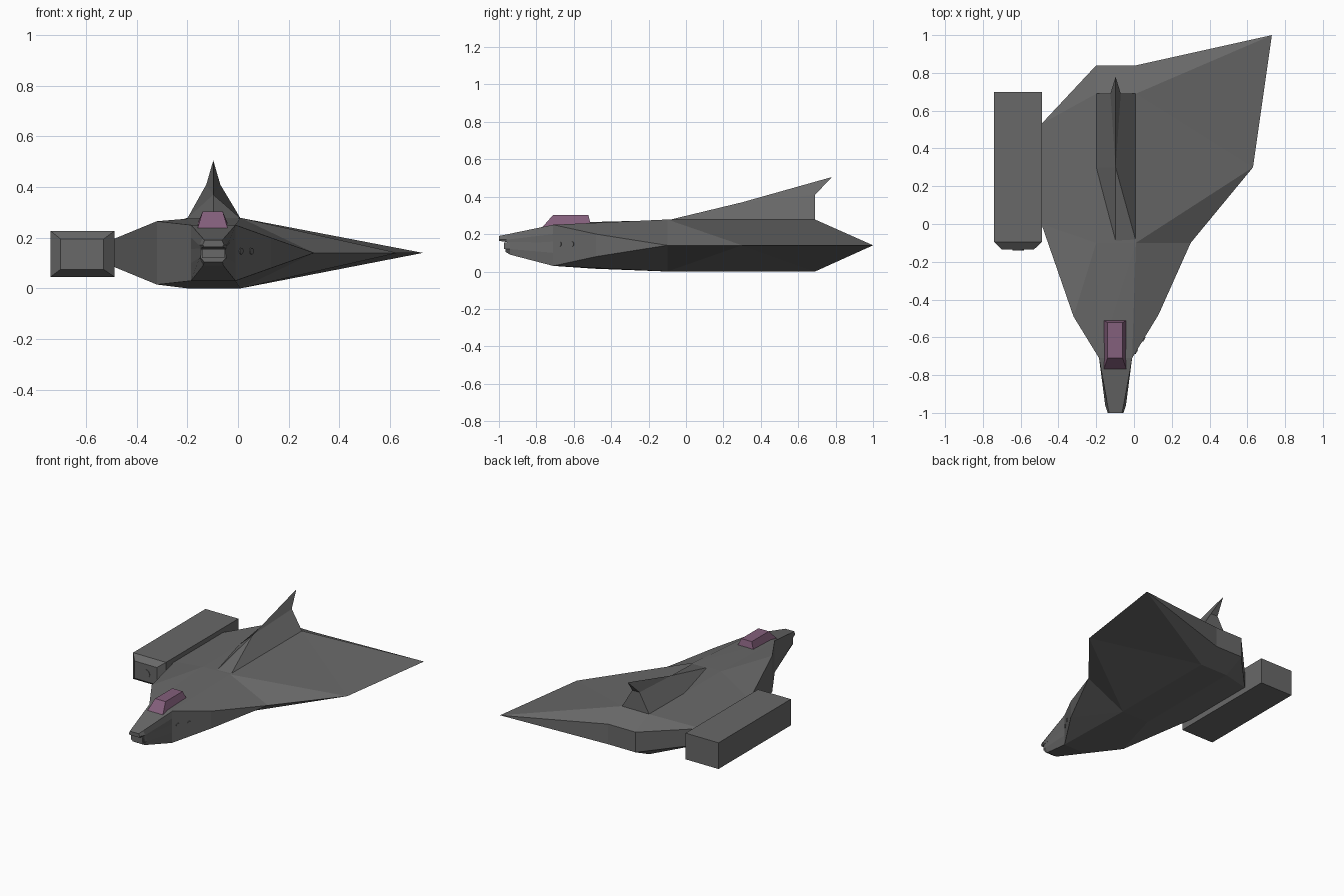
import bpy, bmesh, math
from mathutils import Vector

if "Cube" in bpy.data.objects:
    bpy.data.objects.remove(bpy.data.objects["Cube"])


def material(name, rgb):
    m = bpy.data.materials.new(name)
    m.diffuse_color = (*rgb, 1)
    m.use_nodes = True
    m.node_tree.nodes["Principled BSDF"].inputs["Base Color"].default_value = m.diffuse_color
    return m


GREY = material("hull grey", (0.14, 0.14, 0.14))
PURPLE = material("canopy purple", (0.23, 0.115, 0.20))


def mesh_object(name, verts, faces, mat):
    me = bpy.data.meshes.new(name)
    bm = bmesh.new()
    vs = [bm.verts.new(v) for v in verts]
    for f in faces:
        ids = list(dict.fromkeys(f))          # drop collapsed corners
        if len(ids) > 2:
            bm.faces.new([vs[i] for i in ids])
    bmesh.ops.recalc_face_normals(bm, faces=bm.faces)
    bm.to_mesh(me)
    bm.free()
    me.materials.append(mat)
    ob = bpy.data.objects.new(name, me)
    bpy.context.collection.objects.link(ob)
    return ob


def loft(name, rings, mat):
    """Join rings of equal length and cap both ends."""
    n = len(rings[0])
    verts = [v for r in rings for v in r]
    faces = [list(range(n)), list(range(len(verts) - n, len(verts)))]
    for k in range(len(rings) - 1):
        for i in range(n):
            j = (i + 1) % n
            faces.append([k * n + i, k * n + j, (k + 1) * n + j, (k + 1) * n + i])
    return mesh_object(name, verts, faces, mat)


def rect_y(x0, x1, z0, z1, y):
    return [(x0, y, z0), (x1, y, z0), (x1, y, z1), (x0, y, z1)]


def disc(name, loc, normal, radius, depth, mat, sides=12):
    bpy.ops.mesh.primitive_cylinder_add(vertices=sides, radius=radius, depth=depth, location=loc)
    ob = bpy.context.object
    ob.name = name
    ob.rotation_euler = Vector(normal).to_track_quat('Z', 'Y').to_euler()
    ob.data.materials.append(mat)
    return ob


# Hull: upper half outline (0-10) and deck corners (11-14), mirrored about mid height
MID = 0.14
top = [(-.185, -.71, .25), (-.32, -.49, .265), (-.49, .0, .195), (-.49, .53, .195),
       (-.20, .84, .21), (.01, .84, .21), (.73, 1.0, MID), (.63, .30, MID),
       (.30, -.10, MID), (.13, -.48, .20), (-.01, -.71, .25),
       (-.20, -.10, .275), (.01, -.10, .278), (.01, .69, .278), (-.20, .69, .278)]
top_faces = [(10, 9, 12), (9, 8, 12), (12, 8, 7), (12, 7, 13), (13, 7, 6), (13, 6, 5),
             (5, 4, 14, 13), (14, 4, 3), (14, 3, 2, 11), (11, 2, 1), (0, 1, 11),
             (0, 11, 12), (0, 12, 10), (11, 12, 13, 14)]
verts = list(top)
low = []
for i, (x, y, z) in enumerate(top):
    if z == MID:
        low.append(i)
    else:
        low.append(len(verts))
        verts.append((x, y, 2 * MID - z if z < .275 else 0.0))
faces = list(top_faces) + [tuple(low[i] for i in f) for f in top_faces]
faces += [(i, (i + 1) % 11, low[(i + 1) % 11], low[i]) for i in range(11)]
mesh_object("hull", verts, faces, GREY)


# Nose: hexagonal upper snout plus a shorter lower jaw
CX = -0.0975


def nose_ring(y, half_top, z_top, half_mid, z_mid, half_bot, z_bot):
    right = [(half_top, z_top), (half_mid, z_mid), (half_bot, z_bot)]
    return [(CX + w, y, z) for w, z in right] + [(CX - w, y, z) for w, z in reversed(right)]


loft("upper_snout", [nose_ring(-.71, .0875, .25, .0875, .20, .0875, .155),
                     nose_ring(-.96, .042, .198, .055, .17, .05, .158),
                     nose_ring(-1.0, .034, .19, .042, .172, .036, .164)], GREY)
loft("lower_jaw", [nose_ring(-.71, .0875, .16, .0875, .10, .0875, .03),
                   nose_ring(-.94, .052, .16, .055, .12, .04, .09),
                   nose_ring(-.965, .048, .155, .05, .12, .036, .105)], GREY)
loft("mouth_block", [rect_y(CX - .045, CX + .045, .12, .155, -.90),
                     rect_y(CX - .045, CX + .045, .12, .155, -.972)], GREY)

# Canopy
loft("canopy", [[(-.16, -.77, .235), (-.04, -.77, .235), (-.04, -.51, .255), (-.16, -.51, .255)],
                [(-.14, -.71, .303), (-.06, -.71, .303), (-.06, -.522, .303), (-.14, -.522, .303)]],
     PURPLE)

# Tail fin with a swept peak and uneven front roots
fin = [(-.0975, -.09, .276), (-.0975, .30, .37), (-.0975, .78, .505),
       (-.20, .30, .276), (-.20, .69, .276), (-.125, .69, .41),
       (-.07, .69, .41), (.01, .69, .276), (.01, -.09, .276)]
mesh_object("tail_fin", fin,
            [(0, 1, 3), (3, 1, 5, 4), (1, 2, 5), (1, 6, 2), (1, 8, 7, 6), (0, 8, 1),
             (5, 2, 6), (4, 5, 6, 7), (0, 3, 4, 7, 8)], GREY)

# Side pod with chamfered front
loft("side_pod", [rect_y(-.74, -.487, .045, .227, .70),
                  rect_y(-.74, -.487, .045, .227, -.095),
                  rect_y(-.70, -.53, .075, .195, -.135)], GREY)
disc("pod_port", (-.613, -.135, .13), (0, -1, 0), .03, .008, GREY, 16)

# Two small round ports on the right cheek
for k, t in enumerate((.15, .44)):
    disc(f"cheek_port_{k + 1}", (-.01 + .14 * t, -.71 + .23 * t, .147),
         (.23, -.14, 0), .013, .009, GREY)
